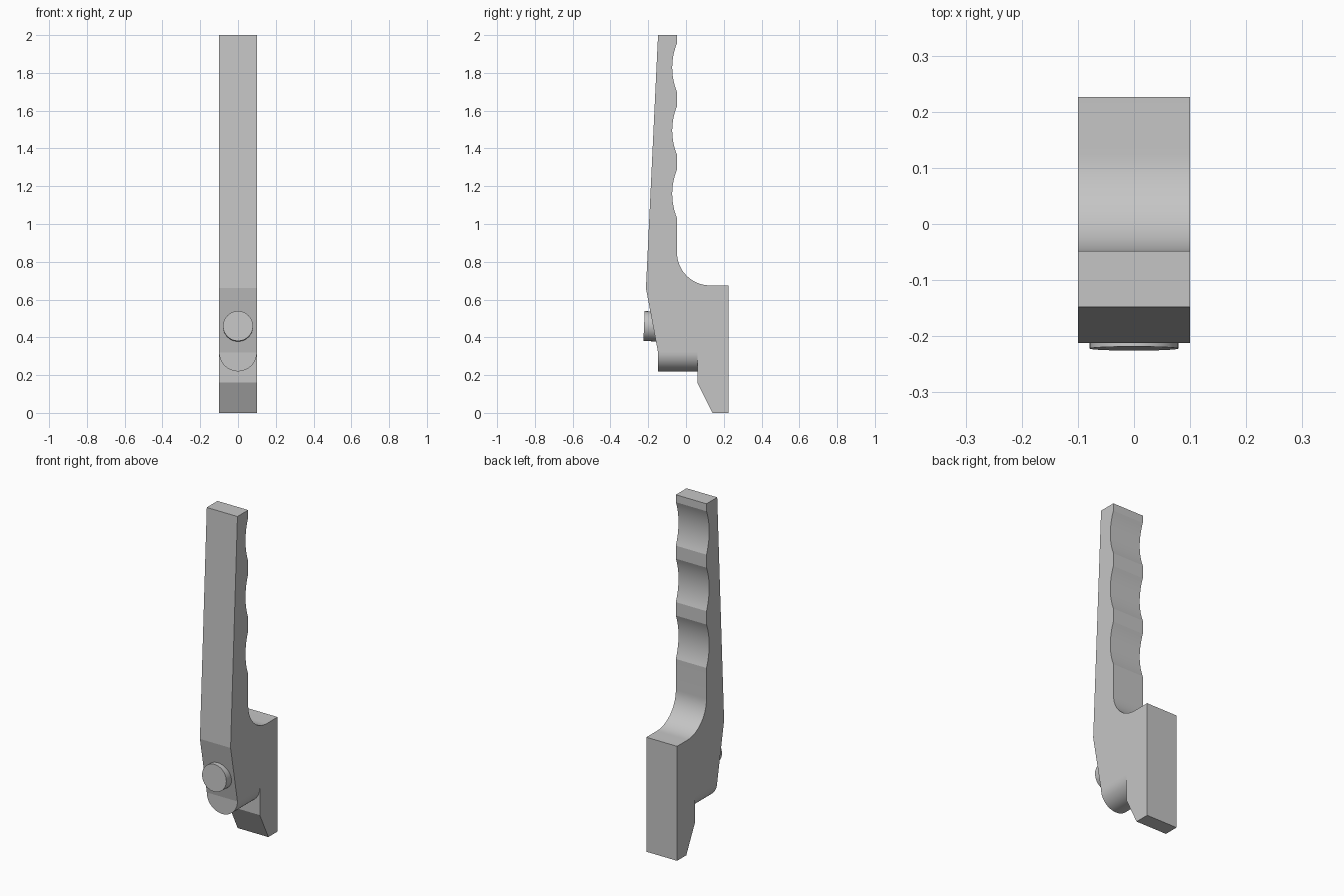
import bpy, bmesh
from math import sin, cos, pi, radians, asin
from mathutils import Vector, Matrix

cube = bpy.data.objects.get("Cube")
if cube:
    bpy.data.objects.remove(cube, do_unlink=True)

grey = bpy.data.materials.new("plain grey")
grey.use_nodes = True
colour = (0.56, 0.56, 0.56, 1)
grey.diffuse_color = colour
grey.node_tree.nodes["Principled BSDF"].inputs["Base Color"].default_value = colour

HALF_WIDTH = 0.1


def arc(cu, cv, r, start, end, steps):
    """Points on an arc, angles in radians."""
    angles = [start + (end - start) * i / steps for i in range(steps + 1)]
    return [(cu + r * cos(a), cv + r * sin(a)) for a in angles]


def prism(name, points, offset):
    """Extrude a closed outline of 3D points along the offset vector."""
    bm = bmesh.new()
    face = bm.faces.new([bm.verts.new(p) for p in points])
    ext = bmesh.ops.extrude_face_region(bm, geom=[face], use_keep_orig=True)
    moved = [v for v in ext["geom"] if isinstance(v, bmesh.types.BMVert)]
    bmesh.ops.translate(bm, verts=moved, vec=offset)
    bmesh.ops.recalc_face_normals(bm, faces=bm.faces)
    mesh = bpy.data.meshes.new(name)
    bm.to_mesh(mesh)
    bm.free()
    mesh.materials.append(grey)
    obj = bpy.data.objects.new(name, mesh)
    bpy.context.collection.objects.link(obj)
    bpy.ops.object.select_all(action="DESELECT")
    obj.select_set(True)
    bpy.context.view_layer.objects.active = obj
    bpy.ops.object.shade_smooth_by_angle(angle=radians(12))
    return obj


# Lever side outline (y, z): top, finger scallops, fillet, heel, front slope
grip_y, depth, half_chord = -0.048, 0.025, 0.128
radius = (half_chord ** 2 + depth ** 2) / (2 * depth)
sweep = asin(half_chord / radius)
outline = [(-0.148, 2.0), (grip_y, 2.0)]
for z in (1.828, 1.495, 1.16):
    outline += arc(grip_y - depth + radius, z, radius, pi - sweep, pi + sweep, 16)
outline += arc(0.127, 0.85, 0.175, pi, 1.5 * pi, 20)
outline += [(0.226, 0.675), (0.226, 0), (0.14, 0), (0.06, 0.16),
            (0.06, 0.32), (-0.148, 0.32), (-0.212, 0.66)]
prism("lever_body", [(-HALF_WIDTH, y, z) for y, z in outline], (2 * HALF_WIDTH, 0, 0))

# Rounded pivot nose under the front of the body
prism("pivot_nose", [(x, -0.148, z) for x, z in arc(0, 0.32, HALF_WIDTH, pi, 2 * pi, 32)],
      (0, 0.208, 0))

# Pin head, square to the slope of the grip
tilt = Matrix.Rotation(radians(-2.65), 3, "X")
centre = Vector((0, -0.222, 0.46))
ring = arc(0, 0, 0.079, 0, 2 * pi, 48)[:-1]
prism("pin_head", [centre + tilt @ Vector((x, 0, z)) for x, z in ring],
      tilt @ Vector((0, 0.09, 0)))
